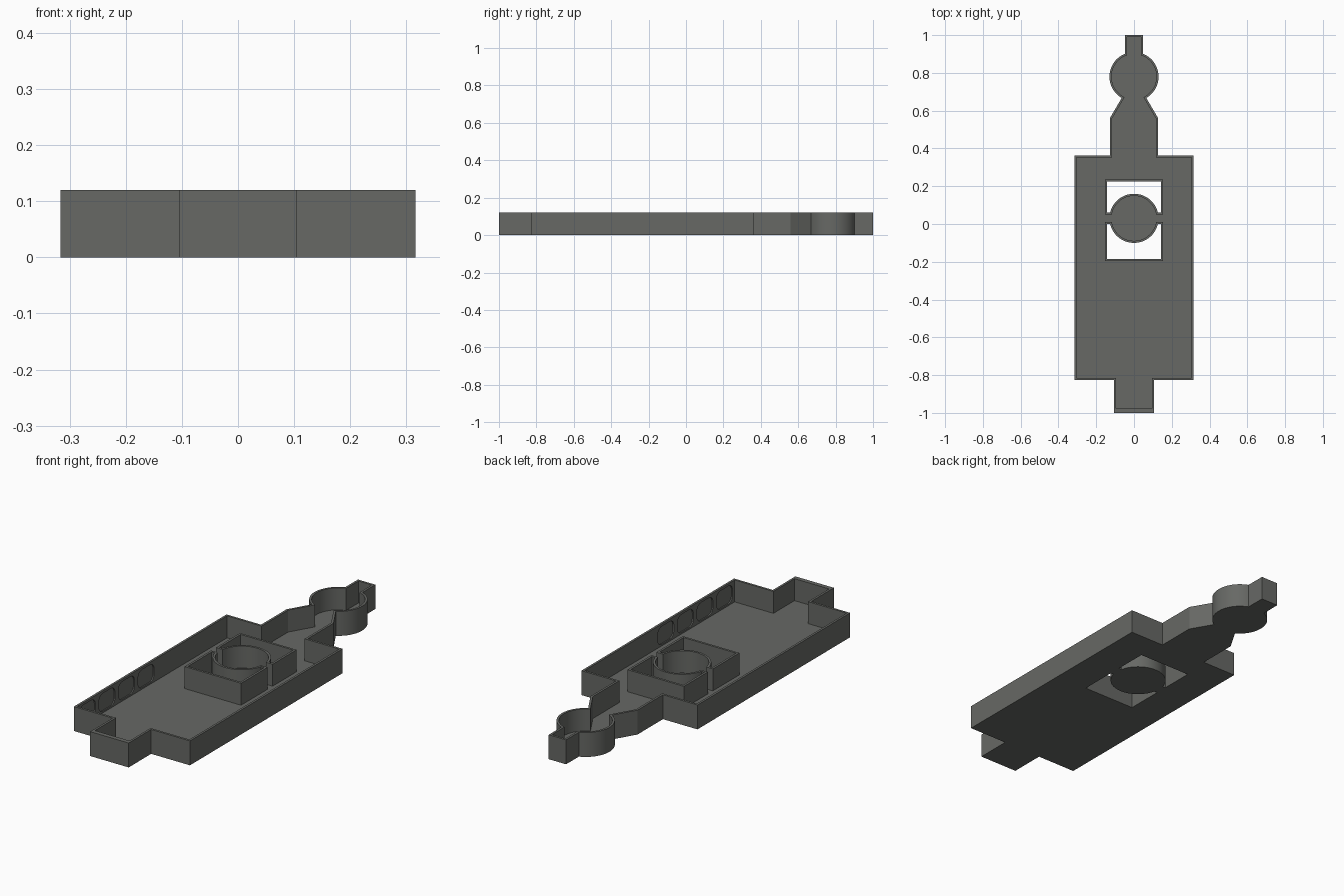
import bpy, bmesh, math
from mathutils import Vector

if "Cube" in bpy.data.objects:
    bpy.data.objects.remove(bpy.data.objects["Cube"])

H, FLOOR, WALL = 0.12, 0.012, 0.011

grey = bpy.data.materials.new("dark grey")
grey.diffuse_color = (0.135, 0.14, 0.13, 1)
grey.use_nodes = True
grey.node_tree.nodes["Principled BSDF"].inputs["Base Color"].default_value = grey.diffuse_color


def arc(cy, r, a0, a1, n):
    return [(r * math.cos(math.radians(a0 + (a1 - a0) * i / n)),
             cy + r * math.sin(math.radians(a0 + (a1 - a0) * i / n))) for i in range(n + 1)]


def inset(pts):
    """Mitred offset to the left of the travel direction; the front end wall is thicker."""
    lines = []
    for i, p in enumerate(pts):
        a, b = Vector(p), Vector(pts[(i + 1) % len(pts)])
        d = (b - a).normalized()
        t = 0.022 if max(a.y, b.y) < -0.99 else WALL
        lines.append((a + Vector((-d.y, d.x)) * t, d))
    out = []
    for i in range(len(pts)):
        (p, d), (q, e) = lines[i - 1], lines[i]
        s = (q - p).cross(e) / d.cross(e)
        out.append(p + d * s)
    return out


# outer outline, counter-clockwise: right half then its mirror
right = [(0.105, -1), (0.105, -0.825), (0.316, -0.825), (0.316, 0.362), (0.128, 0.362), (0.128, 0.56)]
right += arc(0.78, 0.13, -60, 68.5, 24) + [(0.047, 1)]
outline = right + [(-x, y) for x, y in reversed(right)]

# two window holes around the round island, clockwise
a = math.degrees(math.asin(0.03 / 0.13))
upper = [(-0.143, 0.06), (-0.143, 0.225), (0.143, 0.225), (0.143, 0.06)] + arc(0.03, 0.13, a, 180 - a, 32)
lower = [(0.143, 0.0), (0.143, -0.185), (-0.143, -0.185), (-0.143, 0.0)] + arc(0.03, 0.13, 180 + a, 360 - a, 32)

# tray: walls follow every outline, floor fills between them
bm = bmesh.new()
bottom_edges, floor_edges = [], []
for loop in (outline, upper, lower):
    inner = inset(loop)
    rings = [[bm.verts.new((p[0], p[1], z)) for p in pts]
             for pts, z in ((loop, 0), (loop, H), (inner, H), (inner, FLOOR))]
    n = len(loop)
    for r0, r1 in zip(rings, rings[1:]):
        for i in range(n):
            j = (i + 1) % n
            bm.faces.new((r0[i], r0[j], r1[j], r1[i]))
    for ring, store in ((rings[0], bottom_edges), (rings[3], floor_edges)):
        store += [bm.edges.get((ring[i], ring[(i + 1) % n])) for i in range(n)]
for edges in (bottom_edges, floor_edges):
    bmesh.ops.triangle_fill(bm, edges=edges, use_beauty=True, use_dissolve=False)
bmesh.ops.recalc_face_normals(bm, faces=bm.faces)
mesh = bpy.data.meshes.new("tray")
bm.to_mesh(mesh)
bm.free()
tray = bpy.data.objects.new("tray", mesh)
bpy.context.collection.objects.link(tray)
mesh.materials.append(grey)

# rounded recesses on the inner faces of both long walls
bm = bmesh.new()
for side in (-1, 1):
    for cy in (-0.735, -0.583, -0.431, -0.279):
        prof = []
        for k, (sy, sz) in enumerate(((1, 1), (-1, 1), (-1, -1), (1, -1))):
            for i in range(7):
                t = math.radians(90 * k + 15 * i)
                prof.append((cy + sy * 0.032 + 0.03 * math.cos(t), 0.064 + sz * 0.014 + 0.03 * math.sin(t)))
        f = bm.faces.new([bm.verts.new((side * 0.29, y, z)) for y, z in prof])
        ext = bmesh.ops.extrude_face_region(bm, geom=[f])["geom"]
        bmesh.ops.translate(bm, vec=(side * 0.021, 0, 0),
                            verts=[v for v in ext if isinstance(v, bmesh.types.BMVert)])
        # the extrusion keeps the start face only when the solid needs it closed
        if not f.is_valid:
            bmesh.ops.holes_fill(bm, edges=bm.edges[:], sides=0)
bmesh.ops.holes_fill(bm, edges=[e for e in bm.edges if e.is_boundary], sides=0)
bmesh.ops.recalc_face_normals(bm, faces=bm.faces)
cm = bpy.data.meshes.new("recess_cutter")
bm.to_mesh(cm)
bm.free()
cm.materials.append(grey)
cutter = bpy.data.objects.new("recess_cutter", cm)
bpy.context.collection.objects.link(cutter)
cutter.hide_render = True

mod = tray.modifiers.new("recesses", "BOOLEAN")
mod.operation, mod.solver, mod.object = "DIFFERENCE", "EXACT", cutter
bpy.context.view_layer.objects.active = tray
tray.select_set(True)
bpy.ops.object.modifier_apply(modifier=mod.name)
bpy.data.objects.remove(cutter)
bpy.ops.object.shade_smooth_by_angle(angle=math.radians(20))
